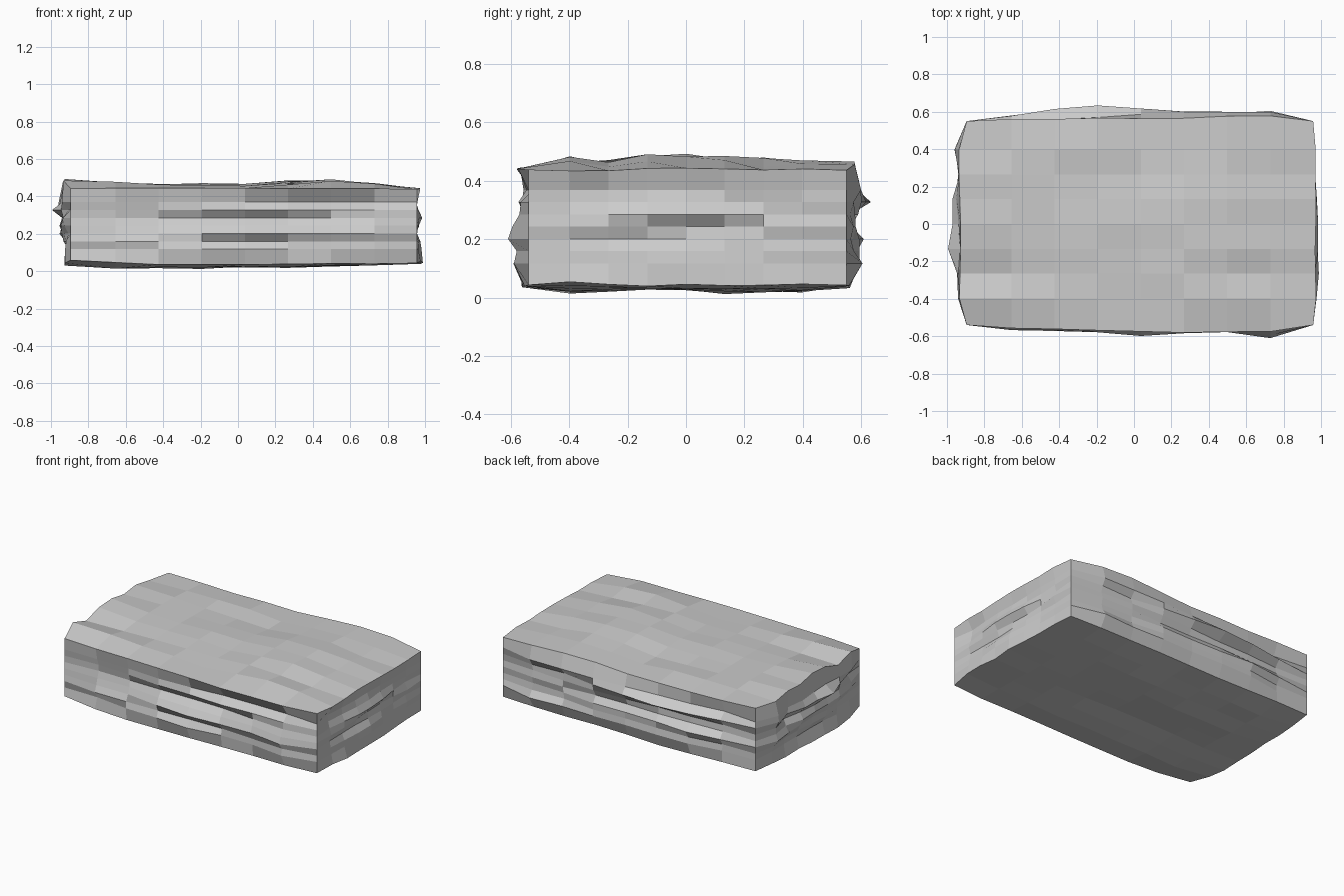
import bpy, bmesh
from mathutils import Vector, noise

if "Cube" in bpy.data.objects:
    bpy.data.objects.remove(bpy.data.objects["Cube"])

N = 8  # lattice segments per axis

# Outer limits of each side, along its two lattice directions
FRONT = ([.54, .575, .58, .60, .637, .595, .58, .62, .54],
         [.57, .64, .58, .61, .595, .575, .60, .575, .585])
BACK = ([.56, .58, .615, .635, .645, .635, .60, .605, .56],
        [.57, .62, .63, .61, .585, .60, .637, .60, .58])
LEFT = ([.90, .955, .98, 1.0, .97, .975, .94, .96, .90],
        [.93, .94, .945, .955, .985, .96, 1.0, .965, .94])
RIGHT = ([.96, .98, 1.0, .985, .99, .985, .98, .975, .965],
         [.995, .985, .975, .97, .975, .985, .97, .965, .975])
TOP = ([.505, .485, .477, .477, .467, .485, .495, .475, .46],
       [.45, .49, .475, .505, .50, .485, .495, .487, .475])
BOTTOM = ([.03, .01, .015, .01, .02, .015, .02, .025, .03],
          [.035, .01, .02, .025, .025, .003, .015, .01, .025])


def rough(a, b, seed):
    """Layered noise in 0..1, long in direction a and short in b."""
    v = noise.noise(Vector((a * .37 + seed, b * .83 + seed * 1.7, seed * 2.3 + .4)))
    return min(1, max(0, .5 + v))


def limit(side, a, b, seed, depth):
    return min(side[0][a], side[1][b]) - depth * rough(a, b, seed)


def rock_point(i, j, k):
    x, y, z = -.885 + .2305 * i, -.53 + .1325 * j, .075 + .042 * k
    corner_col = i in (0, N) and j in (0, N)
    rim = k in (0, N)
    if corner_col:
        x = -.895 if i == 0 else .958
        y = -.54 if j == 0 else .55
    else:
        d = .02 if rim else .05
        if j == 0:
            y = -limit(FRONT, i, k, 1.3, d)
        elif j == N:
            y = limit(BACK, i, k, 5.1, d)
        if i == 0:
            x = -limit(LEFT, j, k, 9.7, d)
        elif i == N:
            x = limit(RIGHT, j, k, 14.2, d * .6)
    edge = i in (0, N) or j in (0, N)
    if k == N:
        z = limit(TOP, i, j, 21.4, .03)
        if j == 0 or i == N:
            z = min(z, .435 + .015 * rough(i, j, 3.3))
    elif k == 0:
        z = max(BOTTOM[0][i], BOTTOM[1][j]) + (.025 if edge else .015) * rough(i, j, 31.8)
    return x, y, z


# Stone slab: closed lattice shell with layered, chipped sides
bm = bmesh.new()
verts = {}


def vert(c):
    if c not in verts:
        verts[c] = bm.verts.new(rock_point(*c))
    return verts[c]


for axis in range(3):
    u, v = (axis + 1) % 3, (axis + 2) % 3
    for end in (0, N):
        for a in range(N):
            for b in range(N):
                quad = []
                for da, db in ((0, 0), (1, 0), (1, 1), (0, 1)):
                    c = [0, 0, 0]
                    c[axis], c[u], c[v] = end, a + da, b + db
                    quad.append(vert(tuple(c)))
                bm.faces.new(quad if end else quad[::-1])

mesh = bpy.data.meshes.new("stone_slab")
bmesh.ops.recalc_face_normals(bm, faces=bm.faces)
bm.to_mesh(mesh)
bm.free()
slab = bpy.data.objects.new("stone_slab", mesh)
bpy.context.collection.objects.link(slab)
